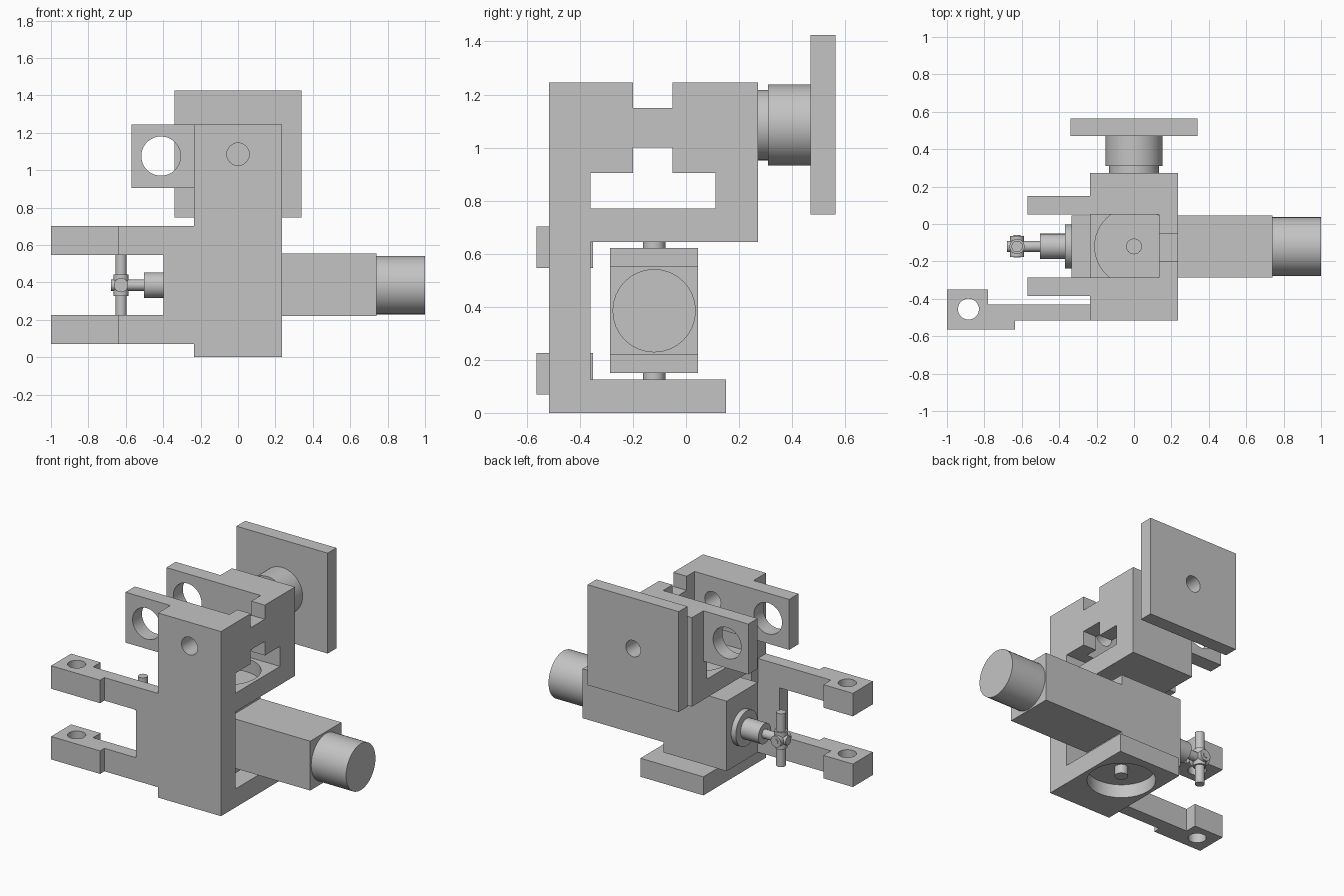
import bpy, bmesh, math
from mathutils import Matrix, Vector

if "Cube" in bpy.data.objects:
    bpy.data.objects.remove(bpy.data.objects["Cube"])

grey = bpy.data.materials.new("plain_grey")
grey.diffuse_color = (0.55, 0.55, 0.55, 1)
grey.use_nodes = True
grey.node_tree.nodes["Principled BSDF"].inputs["Base Color"].default_value = grey.diffuse_color


def finish(name, bm):
    bmesh.ops.recalc_face_normals(bm, faces=bm.faces)
    mesh = bpy.data.meshes.new(name)
    bm.to_mesh(mesh)
    bm.free()
    mesh.materials.append(grey)
    ob = bpy.data.objects.new(name, mesh)
    bpy.context.collection.objects.link(ob)
    return ob


def prism(name, points, lo, hi, axis):
    """Extrude a 2D outline along x (points are y,z), y (x,z) or z (x,y)."""
    def place(p, t):
        return {"x": (t, *p), "y": (p[0], t, p[1]), "z": (*p, t)}[axis]
    bm = bmesh.new()
    face = bm.faces.new([bm.verts.new(place(p, lo)) for p in points])
    ext = bmesh.ops.extrude_face_region(bm, geom=[face])
    move = Vector(place((0, 0), hi - lo))
    bmesh.ops.translate(bm, vec=move,
                        verts=[v for v in ext["geom"] if isinstance(v, bmesh.types.BMVert)])
    return finish(name, bm)


def box(name, x, y, z):
    return prism(name, [(x[0], y[0]), (x[1], y[0]), (x[1], y[1]), (x[0], y[1])], *z, "z")


def cyl(name, axis, lo, hi, centre, r, n=32):
    """Cylinder along an axis; centre gives the two other coordinates."""
    pts = [(centre[0] + r * math.cos(2 * math.pi * i / n),
            centre[1] + r * math.sin(2 * math.pi * i / n)) for i in range(n)]
    ob = prism(name, pts, lo, hi, axis)
    smooth(ob)
    return ob


def smooth(ob):
    bpy.ops.object.select_all(action="DESELECT")
    ob.select_set(True)
    bpy.context.view_layer.objects.active = ob
    bpy.ops.object.shade_smooth_by_angle(angle=math.radians(30))


def boolean(ob, others, op="DIFFERENCE"):
    """Apply each boolean, then remove its helper."""
    for other in others:
        other.hide_render = True
        mod = ob.modifiers.new("bool", "BOOLEAN")
        mod.operation, mod.object, mod.solver = op, other, "EXACT"
        bpy.context.view_layer.objects.active = ob
        bpy.ops.object.modifier_apply(modifier=mod.name)
        bpy.data.objects.remove(other)


W = 0.235             # half width of the frame
PY, PZ = -0.12, 0.385  # drive axis
TZ = 1.085            # upper pivot height

# Main frame: side profile, then the openings
frame = prism("frame", [
    (-.517, 0), (.15, 0), (.15, .125), (-.36, .125), (-.36, .645), (.272, .645),
    (.272, 1.245), (-.05, 1.245), (-.05, 1.15), (-.2, 1.15), (-.2, 1.245),
    (-.517, 1.245)], -W, W, "x")
boolean(frame, [
    box("cut_window", (-.4, .4), (-.36, .112), (.77, .905)),
    box("cut_notch", (-.4, .4), (-.2, -.05), (.85, 1.0)),
    box("cut_slot", (-.4, .135), (-.285, .05), (.85, 1.4)),
    cyl("cut_upper_recess", "z", .68, .8, (0, PY), .21, 48),
    cyl("cut_lower_recess", "z", -.1, .09, (0, PY), .21, 48),
    cyl("cut_front_hole", "y", -.7, -.25, (0, TZ), .06),
])
smooth(frame)

# Upper lugs with round eyes
for name, y in (("front_lug", (-.385, -.285)), ("rear_lug", (.05, .15))):
    lug = box(name, (-.57, -W), y, (.905, 1.245))
    boolean(lug, [cyl("cut_eye", "y", y[0] - .1, y[1] + .1, (-.412, 1.075), .105, 40)])
    smooth(lug)

# Side web and the two forked arms with drilled end blocks
box("arm_web", (-.398, -W), (-.517, -.43), (.225, .547))
for name, z in (("lower_arm", (.07, .225)), ("upper_arm", (.547, .702))):
    arm = prism(name, [(-W, -.517), (-.635, -.517), (-.635, -.563), (-1, -.563),
                       (-1, -.35), (-.78, -.35), (-.78, -.43), (-W, -.43)], *z, "z")
    boolean(arm, [cyl("cut_bore", "z", z[0] - .1, z[1] + .1, (-.885, -.455), .056)])
    smooth(arm)

# Rear mounting plate and its stepped pivot, with a shared centre hole
plate = box("mounting_plate", (-.34, .34), (.47, .563), (.748, 1.425))
pivot = cyl("pivot_drum", "y", .31, .47, (0, TZ), .153, 48)
neck = cyl("pivot_neck", "y", .272, .31, (0, TZ), .133, 48)
for part in (plate, pivot):
    boolean(part, [cyl("cut_centre", "y", .35, .7, (0, TZ), .055)])
    smooth(part)

# Drive unit: gearbox, body and motor
box("gearbox", (-.335, .135), (-.287, .045), (.15, .622))
box("drive_body", (.135, .74), (-.287, .045), (.22, .553))
cyl("motor", "x", .74, 1.0, (PY, PZ), .157, 32)

# Swivel shafts of the gearbox
cyl("lower_shaft", "z", .03, .15, (0, PY), .042)
cyl("upper_shaft", "z", .622, .74, (0, PY), .042)

# Output spindle
cyl("spindle_flange", "x", -.37, -.335, (PY, PZ), .118)
cyl("spindle_sleeve", "x", -.503, -.37, (PY, PZ), .068)
cyl("spindle_rod", "x", -.68, -.503, (PY, PZ), .03)

# Cross joint with a vertical pin
JX = -.625
cyl("joint_hub", "z", PZ - .057, PZ + .057, (JX, PY), .04)
cyl("joint_sleeve", "y", PY - .056, PY + .056, (JX, PZ), .038)
cyl("joint_cross_pin", "y", PY - .06, PY + .06, (JX, PZ), .018, 16)
cyl("joint_pin", "z", .205, .565, (JX, PY), .03)
